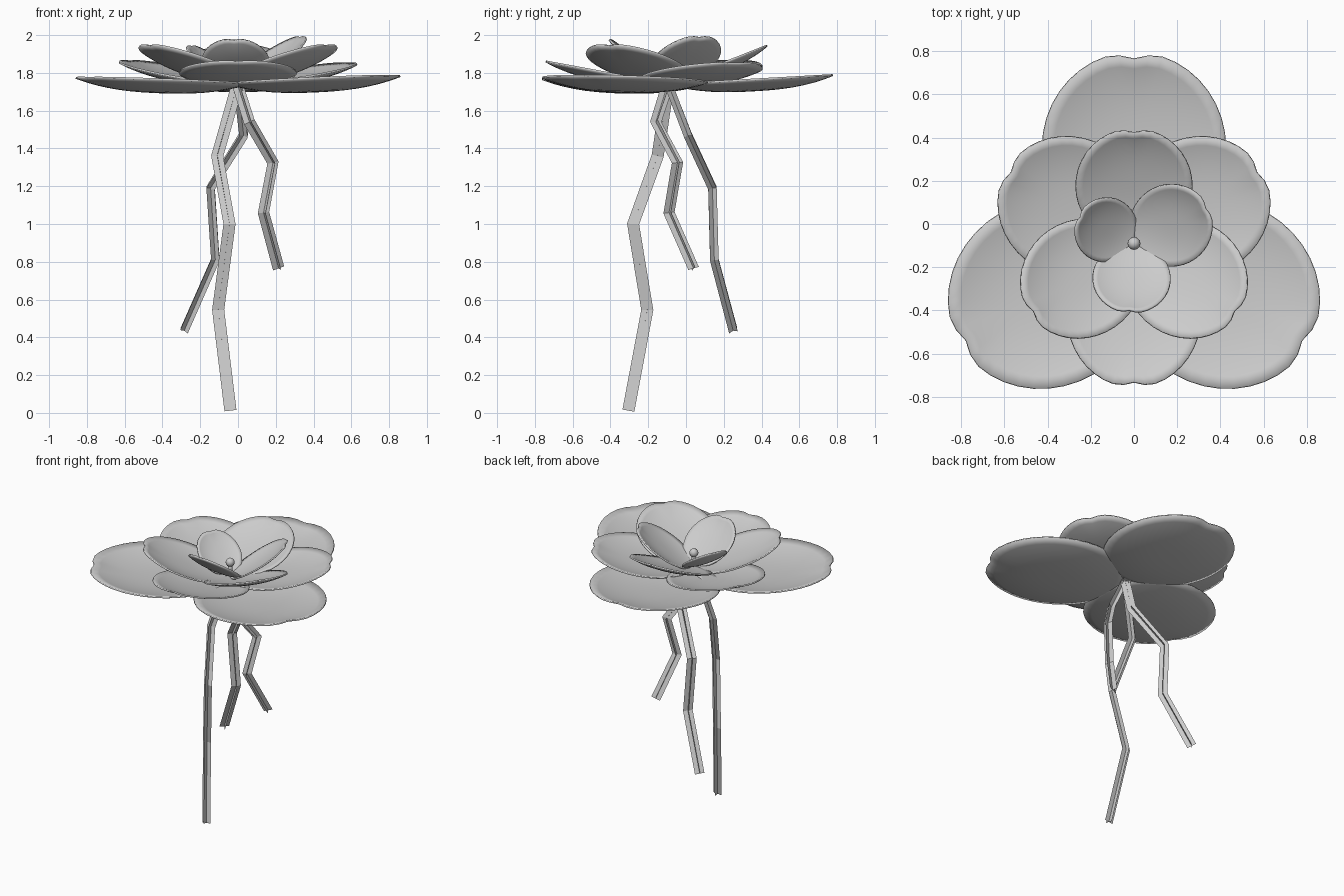
import bpy, bmesh
from math import sin, cos, radians, pi, exp
from mathutils import Vector, Matrix

if "Cube" in bpy.data.objects:
    bpy.data.objects.remove(bpy.data.objects["Cube"])

HUB = Vector((0, -0.09, 1.74))


def finish(name, bm):
    me = bpy.data.meshes.new(name)
    bmesh.ops.recalc_face_normals(bm, faces=bm.faces)
    bm.to_mesh(me)
    bm.free()
    ob = bpy.data.objects.new(name, me)
    bpy.context.collection.objects.link(ob)
    return ob


def petal(name, direction, reach, half_width, slope, segs=40, rings=8):
    """Shallow elliptical bowl with a notched tip, hinged at the hub."""
    length = reach / cos(radians(slope))
    depth = 0.065 * length
    bm = bmesh.new()
    centre = bm.verts.new((length / 2, 0, -depth))
    prev = None
    for k in range(1, rings + 1):
        r = k / rings
        ring = []
        for i in range(segs):
            a = 2 * pi * i / segs
            d = min(a, 2 * pi - a)
            notch = 0.035 * exp(-(d / 0.16) ** 2) * r ** 3
            x = length * (0.5 + r * 0.5 * cos(a) - notch)
            ring.append(bm.verts.new((x, r * half_width * sin(a), -depth * (1 - r ** 2.5))))
        for i in range(segs):
            j = (i + 1) % segs
            if prev:
                bm.faces.new((prev[i], ring[i], ring[j], prev[j]))
            else:
                bm.faces.new((centre, ring[i], ring[j]))
        prev = ring
    bm.transform(Matrix.Translation(HUB)
                 @ Matrix.Rotation(radians(direction), 4, 'Z')
                 @ Matrix.Rotation(radians(-slope), 4, 'Y'))
    ob = finish(name, bm)
    for p in ob.data.polygons:
        p.use_smooth = True
    mod = ob.modifiers.new("thickness", 'SOLIDIFY')
    mod.thickness = 0.01
    mod.offset = 0


def root(name, points, turn, half=0.032):
    """Two crossed flat strips following a bent path."""
    pts = [Vector(p) for p in points]
    bm = bmesh.new()
    for angle in (turn, turn + 90):
        base = Vector((cos(radians(angle)), sin(radians(angle)), 0))
        prev = None
        for i, p in enumerate(pts):
            t = (pts[min(i + 1, len(pts) - 1)] - pts[max(i - 1, 0)]).normalized()
            side = (base - t * base.dot(t)).normalized() * half
            row = [bm.verts.new(p - side), bm.verts.new(p), bm.verts.new(p + side)]
            if prev:
                for k in (0, 1):
                    bm.faces.new((prev[k], prev[k + 1], row[k + 1], row[k]))
            prev = row
    finish(name, bm)


# Petal layers from outside in: (direction, reach, half width, slope)
layers = {
    "outer_petal": [(90, 0.885, 0.425, 3.2), (210, 0.93, 0.43, 2.2), (330, 0.93, 0.43, 2.8)],
    "middle_petal": [(30, 0.68, 0.32, 9.5), (150, 0.68, 0.32, 10.5), (270, 0.665, 0.31, 10.5)],
    "upper_petal": [(90, 0.53, 0.27, 21.5), (214, 0.58, 0.27, 20), (326, 0.58, 0.27, 20)],
    "inner_petal": [(26, 0.38, 0.19, 34), (154, 0.285, 0.15, 36), (266, 0.32, 0.18, 37)],
}
for label, specs in layers.items():
    for n, spec in enumerate(specs):
        petal(f"{label}_{n + 1}", *spec)

# Pistil in the middle of the flower
bm = bmesh.new()
bmesh.ops.create_cone(bm, cap_ends=True, segments=12, radius1=0.015, radius2=0.015, depth=0.1,
                      matrix=Matrix.Translation(HUB + Vector((0, 0, 0.04))))
bmesh.ops.create_uvsphere(bm, u_segments=12, v_segments=8, radius=0.03,
                          matrix=Matrix.Translation(HUB + Vector((0, 0, 0.09))))
pistil = finish("pistil", bm)
for p in pistil.data.polygons:
    p.use_smooth = True

# Hanging roots
root("long_root", [(-0.005, -0.095, 1.73), (-0.11, -0.15, 1.36), (-0.045, -0.28, 1.0),
                   (-0.105, -0.205, 0.545), (-0.04, -0.305, 0.012)], 0)
root("back_root", [(0, -0.09, 1.73), (0.03, 0.01, 1.47), (-0.145, 0.14, 1.19),
                   (-0.12, 0.15, 0.81), (-0.285, 0.25, 0.435)], 45)
root("short_root", [(0, -0.1, 1.73), (0.06, -0.16, 1.54), (0.185, -0.045, 1.325),
                    (0.135, -0.09, 1.06), (0.215, 0.04, 0.765)], 20)
